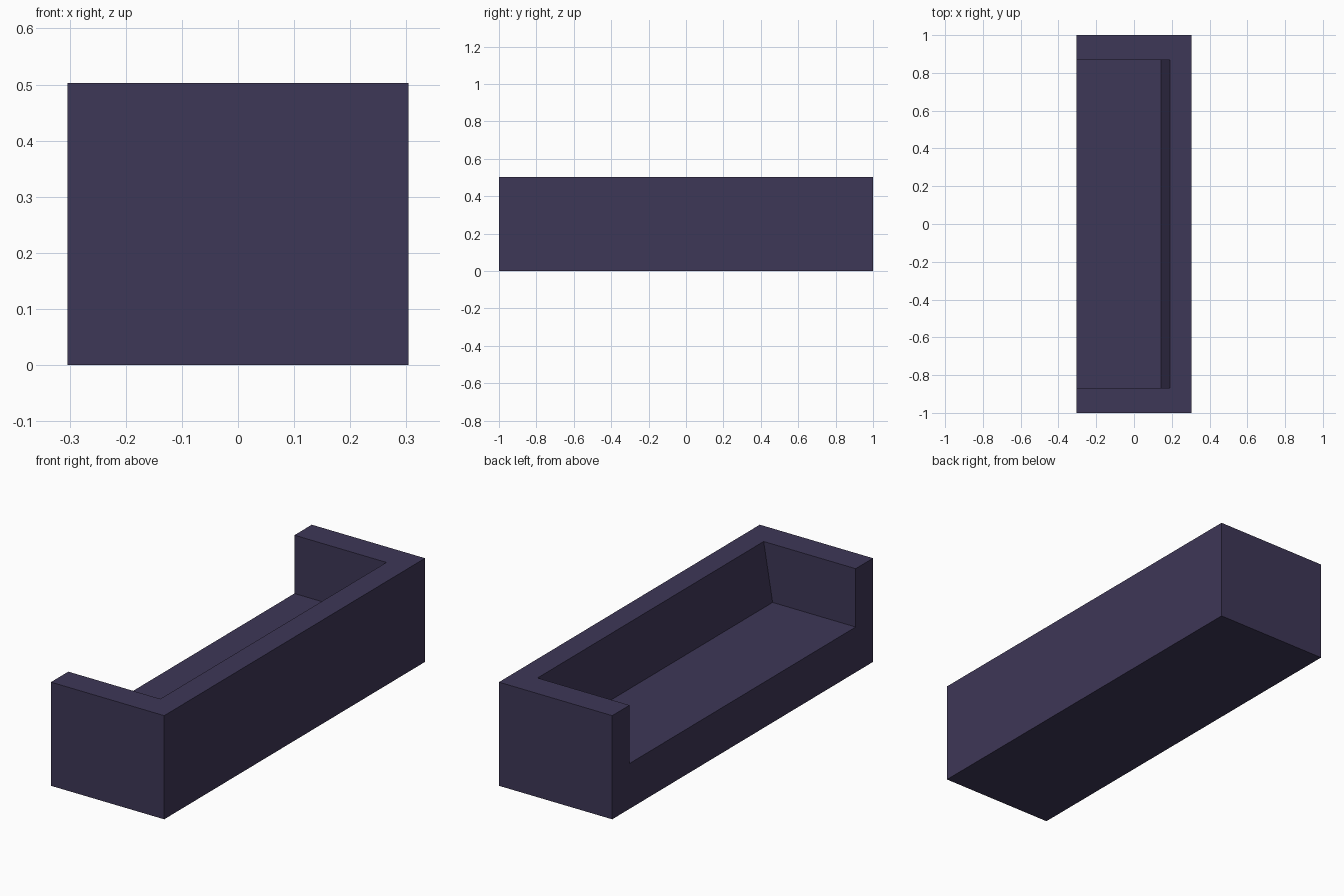
import bpy
import bmesh
from mathutils import Vector

if "Cube" in bpy.data.objects:
    bpy.data.objects.remove(bpy.data.objects["Cube"], do_unlink=True)

DEPTH, LENGTH, HEIGHT = 0.608, 2.0, 0.503
SEAT_Z, ARM_Y = 0.22, 0.867          # seat height, inner face of the arms
BACK_FOOT, BACK_TOP = 0.142, 0.19    # sloped backrest at the seat and at the rim

# Upholstery colour
fabric = bpy.data.materials.new("dark purple fabric")
fabric.use_nodes = True
colour = (0.048, 0.038, 0.095, 1)
fabric.diffuse_color = colour
bsdf = fabric.node_tree.nodes["Principled BSDF"]
bsdf.inputs["Base Color"].default_value = colour
bsdf.inputs["Roughness"].default_value = 0.9


def prism(name, profile, half_length):
    """Extrude an x-z profile along y, centred on y = 0."""
    bm = bmesh.new()
    face = bm.faces.new([bm.verts.new((x, -half_length, z)) for x, z in profile])
    grown = bmesh.ops.extrude_face_region(bm, geom=[face])["geom"]
    verts = [v for v in grown if isinstance(v, bmesh.types.BMVert)]
    bmesh.ops.translate(bm, vec=Vector((0, 2 * half_length, 0)), verts=verts)
    bmesh.ops.recalc_face_normals(bm, faces=bm.faces)
    mesh = bpy.data.meshes.new(name)
    bm.to_mesh(mesh)
    bm.free()
    mesh.materials.append(fabric)
    obj = bpy.data.objects.new(name, mesh)
    bpy.context.collection.objects.link(obj)
    return obj


# Solid sofa block
half = DEPTH / 2
sofa = prism("sofa_body", [(-half, 0), (half, 0), (half, HEIGHT), (-half, HEIGHT)], LENGTH / 2)

# Seat recess: open on top and on the -x side, with a sloped backrest
over = 0.1
slope = (BACK_TOP - BACK_FOOT) / (HEIGHT - SEAT_Z)
recess = prism("seat_recess_cutter", [
    (-half - over, SEAT_Z), (BACK_FOOT, SEAT_Z),
    (BACK_TOP + slope * over, HEIGHT + over), (-half - over, HEIGHT + over)], ARM_Y)
recess.hide_render = True

cut = sofa.modifiers.new("seat recess", 'BOOLEAN')
cut.operation = 'DIFFERENCE'
cut.solver = 'EXACT'
cut.object = recess

# Apply the cut, then drop the cutter
bpy.context.view_layer.objects.active = sofa
sofa.select_set(True)
bpy.ops.object.modifier_apply(modifier=cut.name)
bpy.data.objects.remove(recess, do_unlink=True)
